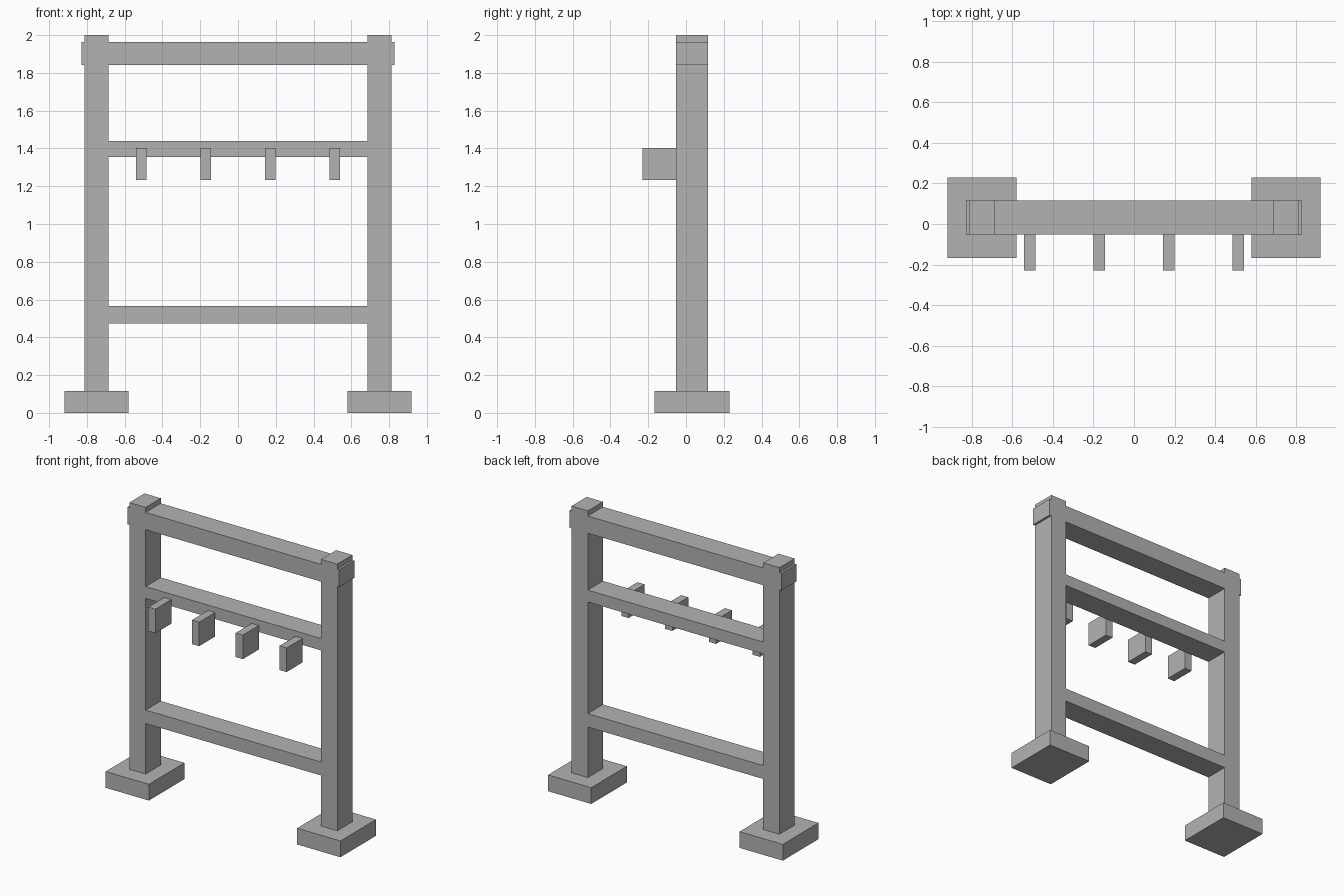
import bpy
from mathutils import Vector

if "Cube" in bpy.data.objects:
    bpy.data.objects.remove(bpy.data.objects["Cube"], do_unlink=True)

# One plain grey for the whole rack
grey = bpy.data.materials.new("plain_grey")
grey.use_nodes = True
colour = (0.45, 0.45, 0.45, 1)
grey.diffuse_color = colour
grey.node_tree.nodes["Principled BSDF"].inputs["Base Color"].default_value = colour


def box(name, x, y, z):
    """Flat-faced block from its (low, high) range on each axis."""
    low, high = map(Vector, zip(x, y, z))
    bpy.ops.mesh.primitive_cube_add(size=1, location=(low + high) / 2)
    part = bpy.context.object
    part.name = name
    part.data.transform(part.matrix_basis.Diagonal((*(high - low), 1)))
    part.data.materials.append(grey)
    return part


frame_depth = (-0.052, 0.117)
inner, outer = 0.686, 0.813

# Feet and posts, one of each per side
for side, sign in (("left", 1), ("right", -1)):
    box(side + "_foot", sorted((sign * 0.58, sign * 0.918)), (-0.167, 0.23), (0, 0.115))
    box(side + "_post", sorted((sign * inner, sign * outer)), frame_depth, (0.115, 2))

# Top beam passes through the posts; the two rails fit between them
box("top_beam", (-0.828, 0.828), frame_depth, (1.842, 1.964))
box("peg_rail", (-inner, inner), frame_depth, (1.356, 1.44))
box("lower_rail", (-inner, inner), frame_depth, (0.472, 0.567))

# Four evenly spaced pegs on the front of the peg rail
for i in range(4):
    centre = (i - 1.5) * 0.342
    box(f"peg_{i + 1}", (centre - 0.028, centre + 0.028), (-0.23, frame_depth[0]), (1.232, 1.402))
